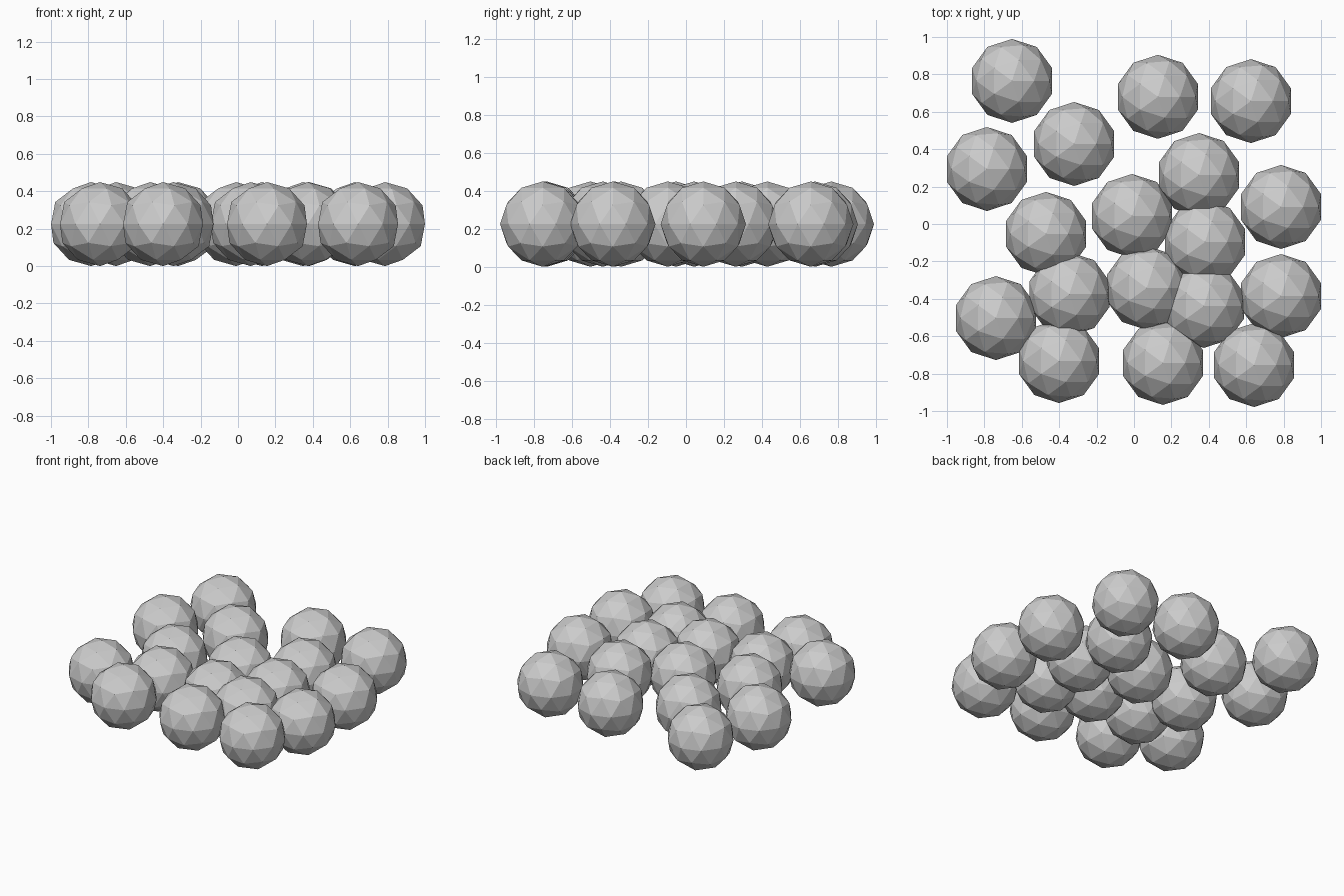
import bpy

RADIUS = 0.2245

# Ball centres in plan (x, y), listed from the back row to the front row
centres = [
    (-0.652, 0.765), (0.128, 0.68), (0.625, 0.657),
    (-0.32, 0.428), (-0.786, 0.294), (0.348, 0.262),
    (0.786, 0.091), (-0.01, 0.043), (-0.47, -0.053),
    (0.38, -0.096), (-0.345, -0.375), (0.068, -0.342),
    (0.374, -0.438), (-0.738, -0.503), (0.786, -0.385),
    (-0.401, -0.733), (0.155, -0.743), (0.642, -0.754),
]

# One low-poly ball, shared by every object in the cluster
bpy.ops.mesh.primitive_ico_sphere_add(subdivisions=2, radius=RADIUS)
first = bpy.context.object
ball_mesh = first.data
ball_mesh.name = "ball"
bpy.data.objects.remove(first)

# Single layer of balls resting on the ground
for i, (x, y) in enumerate(centres, 1):
    ball = bpy.data.objects.new(f"ball_{i:02d}", ball_mesh)
    ball.location = (x, y, RADIUS)
    bpy.context.collection.objects.link(ball)
